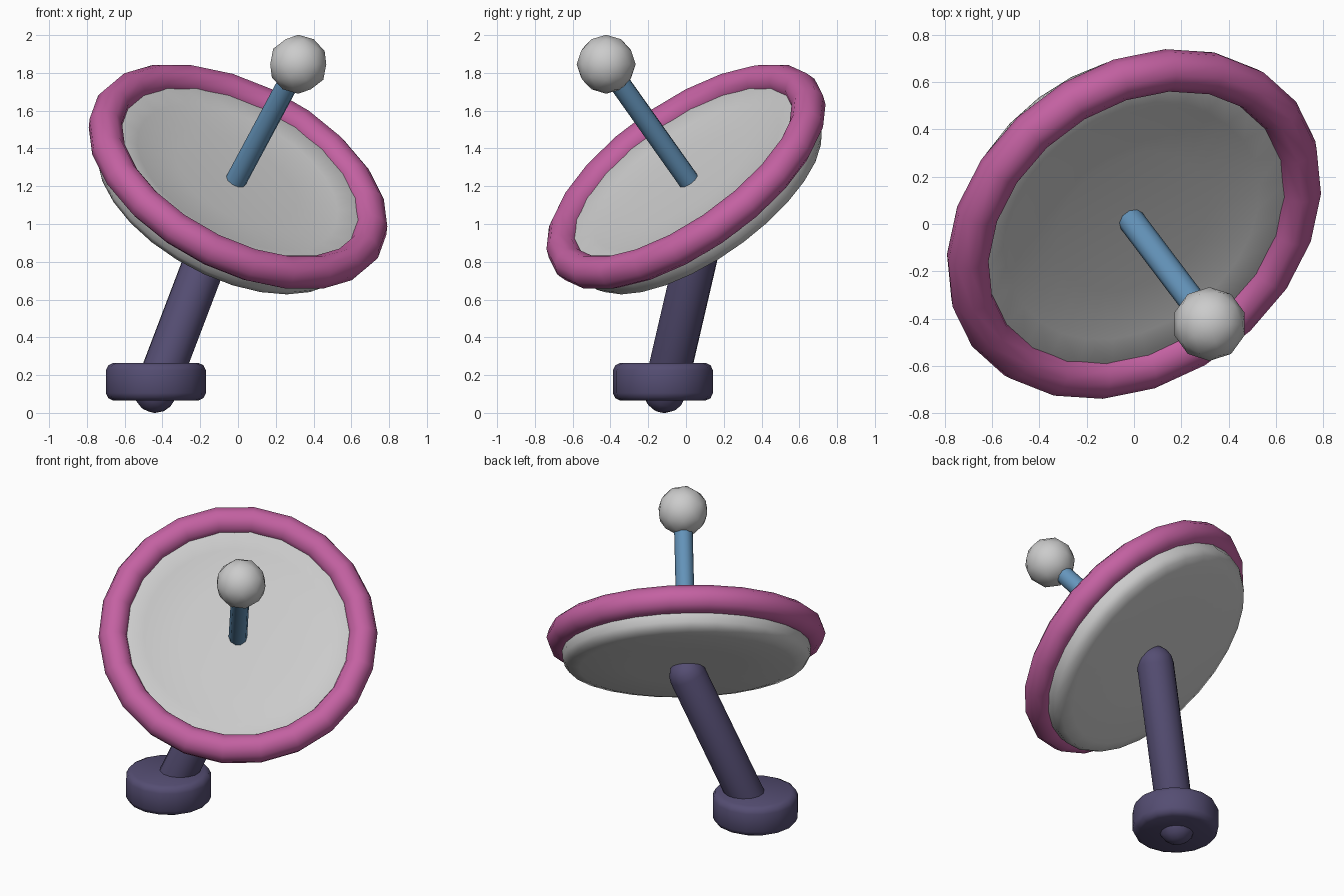
import bpy
import bmesh
import math
from mathutils import Vector

if "Cube" in bpy.data.objects:
    bpy.data.objects.remove(bpy.data.objects["Cube"])

CENTRE = Vector((0, 0, 1.25))
AXIS = Vector((0.4, -0.53, 0.747)).normalized()


def paint(obj, name, rgb):
    mat = bpy.data.materials.get(name) or bpy.data.materials.new(name)
    mat.diffuse_color = (*rgb, 1)
    mat.use_nodes = True
    mat.node_tree.nodes["Principled BSDF"].inputs["Base Color"].default_value = mat.diffuse_color
    obj.data.materials.append(mat)


def lathe(name, profile, sides, origin, axis, angle=40, closed=False):
    """Revolve (radius, height) points around an axis through origin."""
    bm = bmesh.new()
    rings = []
    for r, h in profile:
        if r == 0:
            rings.append([bm.verts.new((0, 0, h))] * sides)
        else:
            rings.append([bm.verts.new((r * math.cos(2 * math.pi * i / sides),
                                        r * math.sin(2 * math.pi * i / sides), h))
                          for i in range(sides)])
    pairs = list(zip(rings, rings[1:]))
    if closed:
        pairs.append((rings[-1], rings[0]))
    for a, b in pairs:
        for i in range(sides):
            j = (i + 1) % sides
            bm.faces.new(list(dict.fromkeys((a[i], a[j], b[j], b[i]))))
    bmesh.ops.recalc_face_normals(bm, faces=bm.faces)
    mesh = bpy.data.meshes.new(name)
    bm.to_mesh(mesh)
    bm.free()
    obj = bpy.data.objects.new(name, mesh)
    bpy.context.collection.objects.link(obj)
    obj.location = origin
    obj.rotation_euler = Vector(axis).to_track_quat('Z', 'Y').to_euler()
    bpy.context.view_layer.objects.active = obj
    obj.select_set(True)
    bpy.ops.object.shade_smooth_by_angle(angle=math.radians(angle))
    obj.select_set(False)
    return obj


def capsule(r, length, steps=4):
    """Profile of a rod with round ends centred at heights 0 and length."""
    arc = [math.pi / 2 * k / steps for k in range(steps + 1)]
    low = [(r * math.sin(a), -r * math.cos(a)) for a in arc]
    low[0] = (0, -r)
    return low + [(p, length - h) for p, h in reversed(low)]


# Shallow dish: inner bowl, rim hidden in the ring, nearly flat back
lathe("dish", [(0, -0.025), (0.35, -0.02), (0.58, -0.005), (0.70, 0.025),
               (0.75, 0.0), (0.765, -0.08), (0.762, -0.14), (0.735, -0.18),
               (0.66, -0.20), (0.35, -0.20), (0, -0.20)], 28, CENTRE, AXIS, 60)

# Thick rim ring
tube = [(0.768 + 0.09 * math.cos(math.pi * k / 5), 0.09 * math.sin(math.pi * k / 5))
        for k in range(10)]
rim = lathe("rim_ring", tube, 22, CENTRE, AXIS, 60, closed=True)
paint(rim, "pink", (0.55, 0.12, 0.36))

# Receiver rod along the dish axis
rod = lathe("receiver_rod", [(0, -0.06), (0.057, -0.06), (0.057, 0.75), (0, 0.75)],
            10, CENTRE, AXIS)
paint(rod, "blue", (0.13, 0.30, 0.50))

# Faceted receiver ball
bpy.ops.mesh.primitive_ico_sphere_add(subdivisions=2, radius=0.156,
                                      location=CENTRE + AXIS * 0.797)
bpy.context.object.name = "receiver_ball"
bpy.ops.object.shade_flat()

# Leaning pole with round ends
foot, head = Vector((-0.437, -0.112, 0.115)), Vector((-0.085, 0.103, 1.04))
pole = lathe("pole", capsule(0.115, (head - foot).length), 14, foot, head - foot, 60)
paint(pole, "purple", (0.09, 0.075, 0.17))

# Round base with softened edges
base = lathe("base", [(0, 0.065), (0.225, 0.065), (0.252, 0.078), (0.265, 0.105),
                      (0.265, 0.225), (0.252, 0.252), (0.225, 0.265), (0, 0.265)],
             16, (-0.435, -0.122, 0), (0, 0, 1), 60)
paint(base, "purple", (0.09, 0.075, 0.17))
